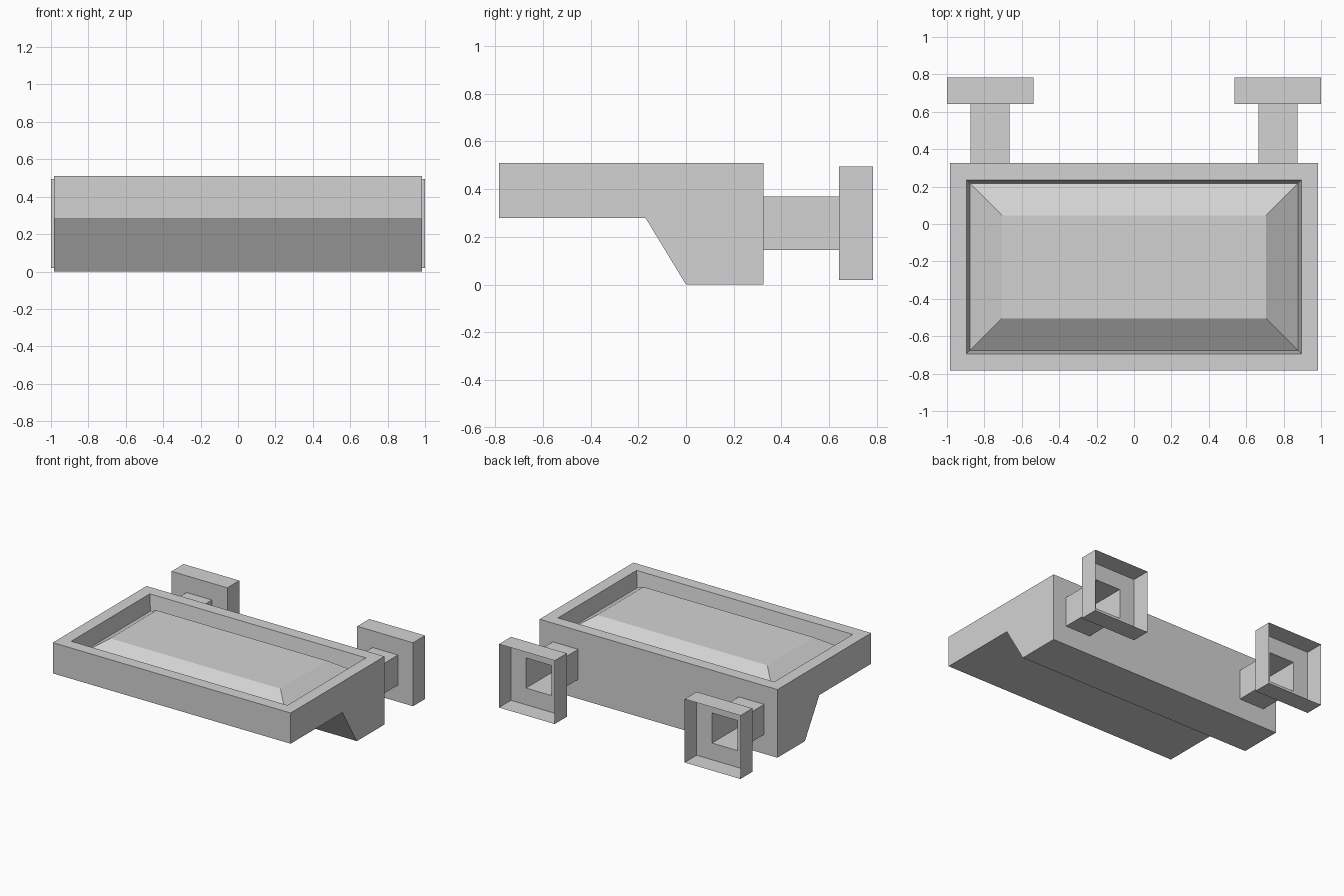
import bpy
import bmesh

cube = bpy.data.objects.get("Cube")
if cube:
    bpy.data.objects.remove(cube)

grey = bpy.data.materials.new("light grey")
grey.use_nodes = True
grey.diffuse_color = (0.65, 0.65, 0.65, 1)
grey.node_tree.nodes["Principled BSDF"].inputs["Base Color"].default_value = grey.diffuse_color


def finish(name, bm):
    mesh = bpy.data.meshes.new(name)
    bm.to_mesh(mesh)
    bm.free()
    mesh.materials.append(grey)
    obj = bpy.data.objects.new(name, mesh)
    bpy.context.collection.objects.link(obj)


# Body: side profile (y, z) extruded across the width
profile = [(-0.784, 0.28), (-0.17, 0.28), (0, 0), (0.325, 0), (0.325, 0.51), (-0.784, 0.51)]
bm = bmesh.new()
side = bm.faces.new([bm.verts.new((-0.985, y, z)) for y, z in profile])
moved = bmesh.ops.extrude_face_region(bm, geom=[side])["geom"]
bmesh.ops.translate(bm, vec=(1.97, 0, 0), verts=[v for v in moved if isinstance(v, bmesh.types.BMVert)])
bmesh.ops.recalc_face_normals(bm, faces=bm.faces)

# Tray top: flat rim, steep groove wall, then a bevelled panel level with the rim
top = max(bm.faces, key=lambda f: f.calc_center_median().z)
for width, rise in [(0.09, 0), (0.018, -0.118), (0.172, 0.118)]:
    bmesh.ops.inset_region(bm, faces=[top], thickness=width, depth=rise, use_even_offset=True)
finish("tray_body", bm)


def ring(bm, x0, x1, z0, z1, y):
    return [bm.verts.new((x, y, z)) for x, z in [(x0, z0), (x1, z0), (x1, z1), (x0, z1)]]


# Connectors: open square tube, stepping out to an open square socket
for name, s in (("left", 1), ("right", -1)):
    bm = bmesh.new()
    tube = (s * 0.665, s * 0.875, 0.145, 0.37)
    socket = (s * 0.538, s * 1.0, 0.02, 0.495)
    rings = [ring(bm, *tube, 0.325), ring(bm, *tube, 0.642),
             ring(bm, *socket, 0.642), ring(bm, *socket, 0.784)]
    for a, b in zip(rings, rings[1:]):
        for i in range(4):
            j = (i + 1) % 4
            quad = [a[i], a[j], b[j], b[i]]
            bm.faces.new(quad if s > 0 else quad[::-1])
    finish(name + "_connector", bm)
